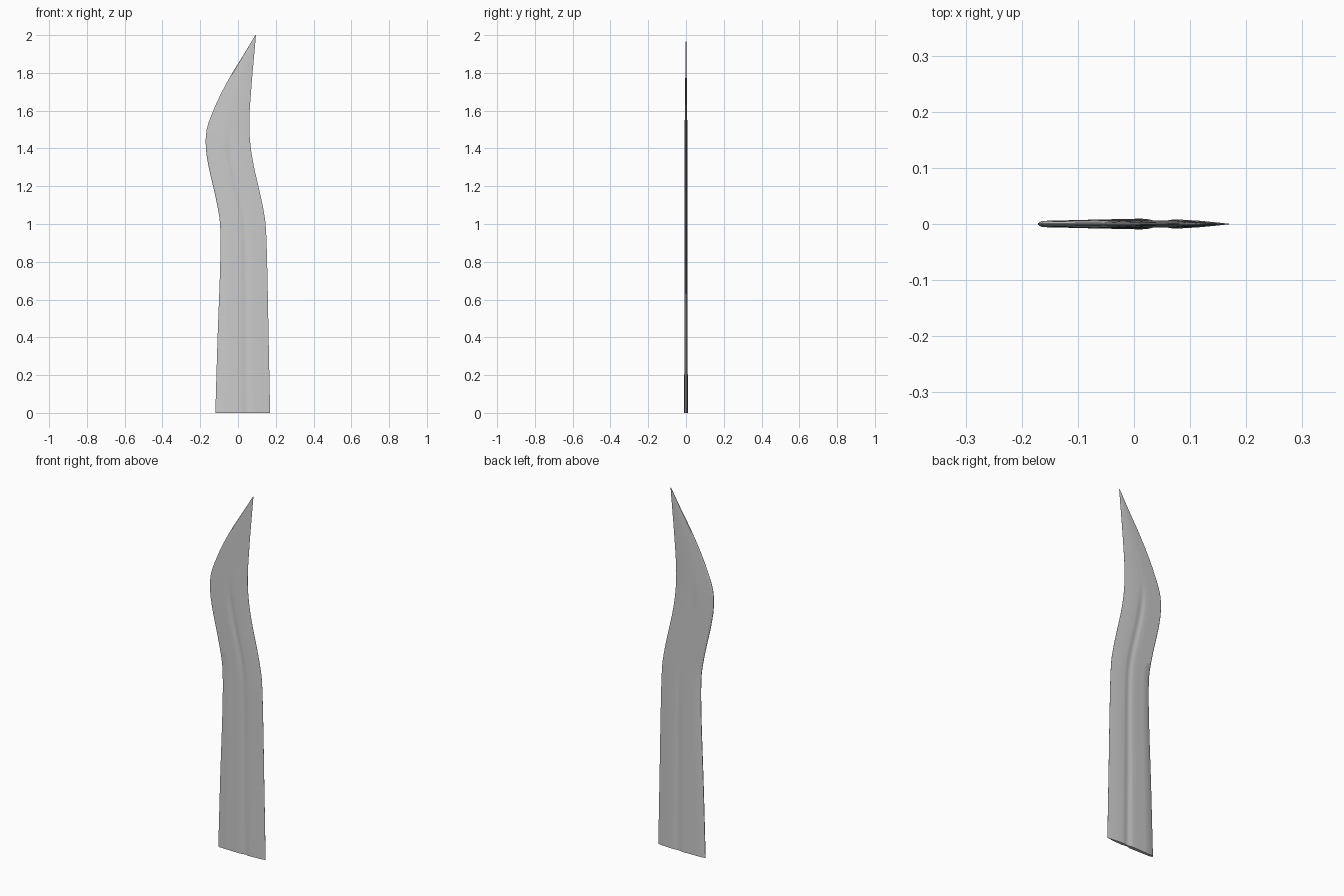
import bpy, bmesh, math

if "Cube" in bpy.data.objects:
    bpy.data.objects.remove(bpy.data.objects["Cube"])

# Outline stations: height, left edge x, right edge x, thickness factor
STATIONS = [(0, -.12, .17, 1), (.4, -.108, .162, .93), (.8, -.094, .154, .85),
            (1.0, -.095, .146, .8), (1.1, -.11, .13, .8), (1.2, -.132, .108, .8),
            (1.3, -.155, .085, .8), (1.4, -.17, .068, .8), (1.5, -.166, .06, .75),
            (1.6, -.131, .062, .62), (1.7, -.085, .069, .5), (1.8, -.03, .077, .38),
            (1.9, .032, .086, .25), (2.0, .092, .095, .08)]

# Cross-section: position across the width, half thickness, groove depth
SECTION = [(0, .0015, 0), (.035, .007, 0), (.2, .008, 0), (.36, .009, 0),
           (.46, .0096, 0), (.5, .0094, .0008), (.54, .0092, .0035),
           (.575, .009, .0045), (.61, .0088, .0035), (.65, .0086, .0008),
           (.69, .008, 0), (.8, .0062, 0), (.92, .003, 0), (1, .0004, 0)]


def spline(z, column):
    """Smooth (Hermite) interpolation of one station column at height z."""
    s = STATIONS
    i = max(k for k in range(len(s) - 1) if s[k][0] <= z)

    def slope(k):
        a, b = s[max(k - 1, 0)], s[min(k + 1, len(s) - 1)]
        return (b[column] - a[column]) / (b[0] - a[0])
    h = s[i + 1][0] - s[i][0]
    t = (z - s[i][0]) / h
    return ((2*t**3 - 3*t*t + 1) * s[i][column] + (t**3 - 2*t*t + t) * h * slope(i)
            + (3*t*t - 2*t**3) * s[i + 1][column] + (t**3 - t*t) * h * slope(i + 1))


def ring(z):
    left, right, thick = (spline(z, c) for c in (1, 2, 3))
    groove = min(1, max(0, (1.52 - z) / .15))      # groove fades out near the tip
    shift = .045 * min(1, z / 1.2)                 # groove drifts toward the spine
    pts = []
    for u, half, depth in SECTION:
        x = left + (u - shift * math.sin(math.pi * u)) * (right - left)
        pts.append((x, (half - depth * groove) * thick))
    return [(x, -y, z) for x, y in pts] + [(x, y, z) for x, y in reversed(pts)]


# Blade: lofted section with a groove on both faces
bm = bmesh.new()
COUNT = 60
rings = [[bm.verts.new(p) for p in ring(2 * i / COUNT)] for i in range(COUNT + 1)]
for a, b in zip(rings, rings[1:]):
    for j in range(len(a)):
        k = (j + 1) % len(a)
        bm.faces.new((a[j], a[k], b[k], b[j]))
bm.faces.new(rings[0][::-1])
bm.faces.new(rings[-1])
bmesh.ops.recalc_face_normals(bm, faces=bm.faces[:])
mesh = bpy.data.meshes.new("blade")
bm.to_mesh(mesh)
bm.free()
blade = bpy.data.objects.new("blade", mesh)
bpy.context.collection.objects.link(blade)
bpy.context.view_layer.objects.active = blade
blade.select_set(True)
bpy.ops.object.shade_smooth_by_angle(angle=math.radians(30))
